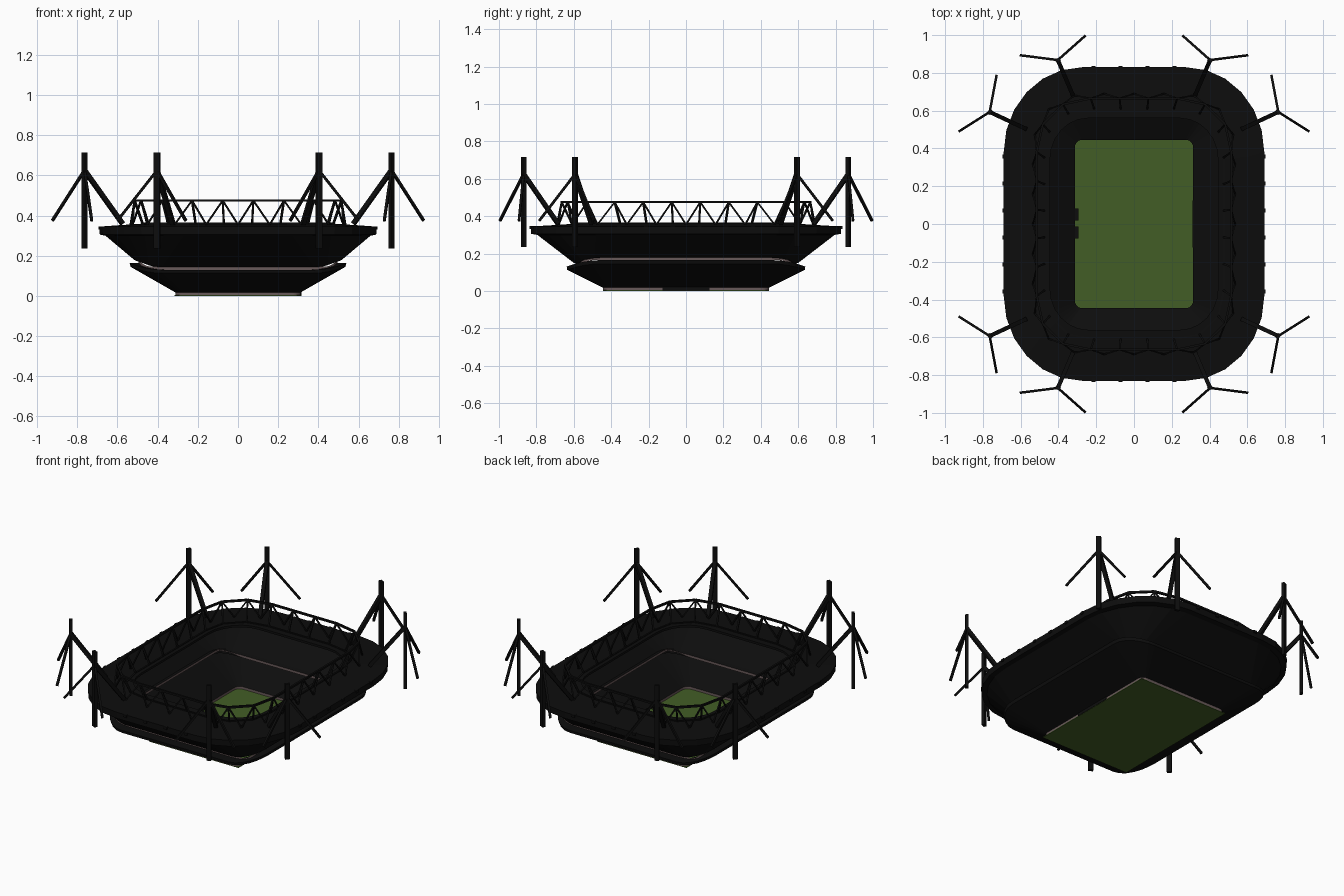
import bpy, bmesh, math
from mathutils import Vector

if "Cube" in bpy.data.objects:
    bpy.data.objects.remove(bpy.data.objects["Cube"])


def mat(name, c):
    m = bpy.data.materials.new(name)
    m.diffuse_color = (*c, 1)
    m.use_nodes = True
    m.node_tree.nodes["Principled BSDF"].inputs["Base Color"].default_value = m.diffuse_color
    return m


BLACK = mat("near_black", (0.004, 0.004, 0.004))
GREEN = mat("grass_green", (0.055, 0.110, 0.019))
PINK = mat("greyish_pink", (0.14, 0.10, 0.10))


def finish(name, bm, m, recalc=True):
    if recalc:
        bmesh.ops.recalc_face_normals(bm, faces=bm.faces[:])
    me = bpy.data.meshes.new(name)
    bm.to_mesh(me)
    bm.free()
    me.materials.append(m)
    ob = bpy.data.objects.new(name, me)
    bpy.context.collection.objects.link(ob)
    return ob


def ring(a, b, cx, cy, zs, ze, n=6):
    """Rounded rectangle loop; height blends from zs (long sides) to ze (ends)."""
    quarter = []
    for i in range(n + 1):
        t = math.pi / 2 * i / n
        s = math.sin(t)
        quarter.append((a - cx + cx * math.cos(t), b - cy + cy * s, zs + (ze - zs) * s * s))
    flip = quarter[::-1]
    pts = quarter + [(-x, y, z) for x, y, z in flip]
    pts += [(-x, -y, z) for x, y, z in quarter] + [(x, -y, z) for x, y, z in flip]
    return [Vector(p) for p in pts]


def loft(name, rings, m, skip=None):
    bm = bmesh.new()
    rows = [[bm.verts.new(p) for p in r] for r in rings]
    n = len(rows[0])
    for r0, r1 in zip(rows, rows[1:]):
        for i in range(n):
            j = (i + 1) % n
            bm.faces.new((r0[i], r0[j], r1[j], r1[i]))
    return finish(name, bm, m)


def beam(bm, p, q, w, d=None):
    """Box beam from p to q."""
    p, q = Vector(p), Vector(q)
    d = d or w
    ax = (q - p).normalized()
    up = Vector((0, 0, 1)) if abs(ax.z) < 0.95 else Vector((p.x, p.y, 0)).normalized()
    s = ax.cross(up).normalized()
    u = s.cross(ax)
    vs = [bm.verts.new(c + s * (i * w / 2) + u * (j * d / 2))
          for c in (p, q) for i, j in ((-1, -1), (1, -1), (1, 1), (-1, 1))]
    for f in ((0, 1, 2, 3), (7, 6, 5, 4), (0, 4, 5, 1), (1, 5, 6, 2), (2, 6, 7, 3), (3, 7, 4, 0)):
        bm.faces.new([vs[k] for k in f])


def box(name, c, size, m):
    bm = bmesh.new()
    x, y, z = c
    beam(bm, (x - size[0] / 2, y, z), (x + size[0] / 2, y, z), size[1], size[2])
    return finish(name, bm, m)


def resample(pts, count):
    """Evenly spaced points along a closed loop, starting mid-side."""
    pts = [(pts[0] + pts[-1]) / 2] + pts + [(pts[0] + pts[-1]) / 2]
    lens = [(q - p).length for p, q in zip(pts, pts[1:])]
    total, out = sum(lens), []
    for k in range(count):
        d = total * (k + 0.5) / count
        i = 0
        while d > lens[i]:
            d -= lens[i]
            i += 1
        out.append(pts[i].lerp(pts[i + 1], d / lens[i]))
    return out


# pitch, perimeter boards, tunnel cover and dugouts
box("pitch", (0, 0, 0.002), (0.63, 0.89, 0.004), GREEN)
loft("pitch_boards", [ring(0.312, 0.445, 0.04, 0.04, z, z) for z in (0.003, 0.02)], PINK)
box("tunnel_cover", (0.314, 0, 0.012), (0.006, 0.25, 0.02), BLACK)
for y in (-0.045, 0.05):
    box("dugout", (-0.303, y, 0.014), (0.018, 0.065, 0.02), BLACK)

# lower tier of seats with its outer lip and walkway
loft("lower_tier", [
    ring(0.313, 0.446, 0.04, 0.04, 0.018, 0.018),
    ring(0.535, 0.635, 0.16, 0.18, 0.145, 0.113),
    ring(0.540, 0.638, 0.16, 0.18, 0.165, 0.130),
    ring(0.495, 0.575, 0.13, 0.13, 0.165, 0.130)], BLACK)

# board along the front of the upper tier
loft("tier_board", [
    ring(0.495, 0.575, 0.06, 0.08, 0.165, 0.130),
    ring(0.495, 0.575, 0.06, 0.08, 0.180, 0.146)], PINK)

# upper tier of seats
loft("upper_tier", [
    ring(0.495, 0.575, 0.10, 0.10, 0.178, 0.144),
    ring(0.515, 0.600, 0.14, 0.15, 0.178, 0.150),
    ring(0.660, 0.795, 0.39, 0.42, 0.300, 0.300),
    ring(0.688, 0.828, 0.41, 0.45, 0.305, 0.305)], BLACK)

# roof: fascia, top, inner edge and underside
loft("roof", [
    ring(0.688, 0.828, 0.415, 0.45, 0.305, 0.305),
    ring(0.690, 0.830, 0.415, 0.45, 0.345, 0.345),
    ring(0.620, 0.740, 0.36, 0.38, 0.350, 0.350),
    ring(0.445, 0.560, 0.20, 0.22, 0.362, 0.362),
    ring(0.445, 0.560, 0.20, 0.22, 0.348, 0.348),
    ring(0.660, 0.795, 0.39, 0.42, 0.330, 0.330)], BLACK)

# small rib ends on the roof edge
bm = bmesh.new()
for s in (-1, 1):
    for k in range(4):
        x = -0.215 + 0.143 * k
        beam(bm, (x, s * 0.80, 0.338), (x, s * 0.836, 0.338), 0.022, 0.016)
    for k in range(6):
        y = -0.357 + 0.143 * k
        beam(bm, (s * 0.66, y, 0.338), (s * 0.695, y, 0.338), 0.022, 0.016)
finish("roof_ribs", bm, BLACK)

# ring truss on the roof
N = 28
top = resample(ring(0.515, 0.665, 0.26, 0.26, 0.475, 0.475), N)
outer = resample(ring(0.535, 0.690, 0.27, 0.27, 0.355, 0.355), 2 * N)
inner = resample(ring(0.475, 0.610, 0.23, 0.23, 0.360, 0.360), N)
bm = bmesh.new()
for i in range(N):
    j = (i + 1) % N
    beam(bm, top[i], top[j], 0.012)
    beam(bm, inner[i], inner[j], 0.010)
    beam(bm, top[i], inner[i], 0.010)
    mid = (outer[2 * i + 1] + outer[(2 * i + 2) % (2 * N)]) / 2
    beam(bm, top[i], mid, 0.008)
    beam(bm, mid, top[j], 0.008)
finish("roof_truss", bm, BLACK)

# eight masts, each with two outer stays and one strut to the roof
MASTS = [((0.764, 0.593), [(0.924, 0.492), (0.728, 0.785)], (0.575, 0.505)),
         ((0.403, 0.868), [(0.600, 0.893), (0.260, 0.995)], (0.325, 0.685))]
for sx in (-1, 1):
    for sy in (-1, 1):
        for (mx, my), stays, foot in MASTS:
            bm = bmesh.new()
            x, y = sx * mx, sy * my
            beam(bm, (x, y, 0.235), (x, y, 0.715), 0.028, 0.018)
            for ex, ey in stays:
                beam(bm, (x, y, 0.625), (sx * ex, sy * ey, 0.375), 0.013)
            beam(bm, (x, y, 0.625), (sx * foot[0], sy * foot[1], 0.36), 0.022)
            finish("floodlight_mast", bm, BLACK)
